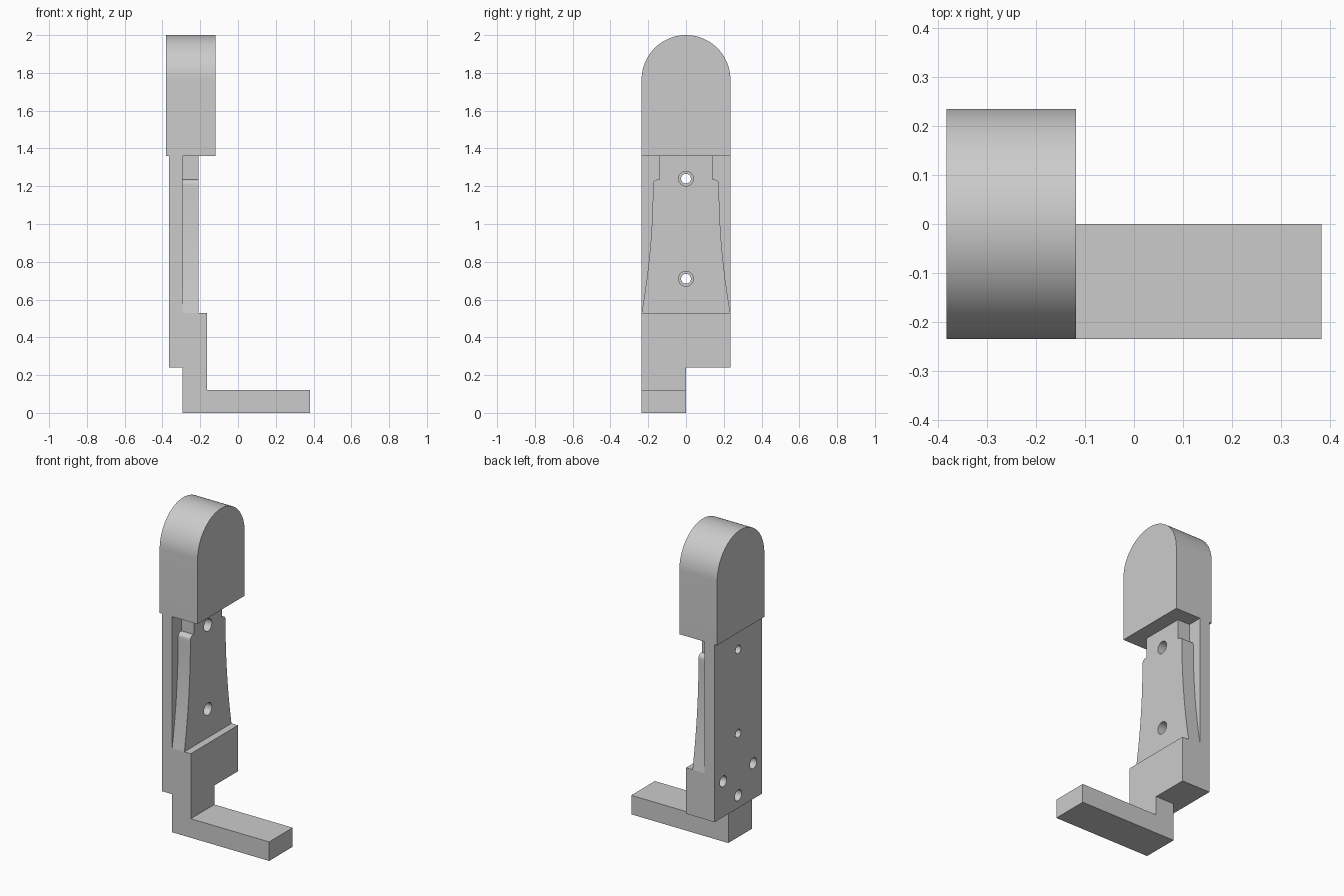
import bpy, bmesh, math
from mathutils import Matrix

cube = bpy.data.objects.get("Cube")
if cube:
    bpy.data.objects.remove(cube, do_unlink=True)

grey = bpy.data.materials.new("plain_grey")
grey.use_nodes = True
colour = (0.6, 0.6, 0.6, 1)
grey.diffuse_color = colour
grey.node_tree.nodes["Principled BSDF"].inputs["Base Color"].default_value = colour

HALF = 0.235      # half the body width
PLATE_FRONT = -0.295


def finish(name, bm):
    bmesh.ops.recalc_face_normals(bm, faces=bm.faces)
    mesh = bpy.data.meshes.new(name)
    bm.to_mesh(mesh)
    bm.free()
    mesh.materials.append(grey)
    obj = bpy.data.objects.new(name, mesh)
    bpy.context.collection.objects.link(obj)
    return obj


def select(obj):
    bpy.ops.object.select_all(action="DESELECT")
    obj.select_set(True)
    bpy.context.view_layer.objects.active = obj


def extrude(name, profile, start, end, axis):
    """Extrude a closed (y, z) profile along x, or an (x, z) profile along y."""
    bm = bmesh.new()
    place = (lambda a, b: (start, a, b)) if axis == "x" else (lambda a, b: (a, start, b))
    face = bm.faces.new([bm.verts.new(place(a, b)) for a, b in profile])
    new = bmesh.ops.extrude_face_region(bm, geom=[face])["geom"]
    shift = (end - start, 0, 0) if axis == "x" else (0, end - start, 0)
    bmesh.ops.translate(bm, vec=shift, verts=[v for v in new if isinstance(v, bmesh.types.BMVert)])
    return finish(name, bm)


def drill(obj, y, z, radius, x0, x1):
    """Cut a round hole along x."""
    bm = bmesh.new()
    matrix = Matrix.Translation(((x0 + x1) / 2, y, z)) @ Matrix.Rotation(math.pi / 2, 4, "Y")
    bmesh.ops.create_cone(bm, cap_ends=True, segments=32, radius1=radius, radius2=radius,
                          depth=x1 - x0, matrix=matrix)
    cutter = finish("hole_cutter", bm)
    cutter.hide_render = True
    mod = obj.modifiers.new("hole", "BOOLEAN")
    mod.operation, mod.solver, mod.object = "DIFFERENCE", "EXACT", cutter
    select(obj)
    bpy.ops.object.modifier_apply(modifier=mod.name)
    bpy.data.objects.remove(cutter, do_unlink=True)


def mirrored(half):
    return half + [(-y, z) for y, z in reversed(half)]


# Back plate with the thicker block at its foot
body = extrude("back_plate", [(-0.365, 0.24), (-0.165, 0.24), (-0.165, 0.53),
                              (PLATE_FRONT, 0.53), (PLATE_FRONT, 1.36), (-0.365, 1.36)],
               -HALF, HALF, "y")

# Rounded head
arch = [(HALF * math.cos(math.pi * i / 48), 2 - HALF + HALF * math.sin(math.pi * i / 48))
        for i in range(49)]
head = extrude("rounded_head", [(-HALF, 1.36), (HALF, 1.36)] + arch, -0.382, -0.118, "x")

# Flared raised panel: curved flanks, rounded shoulders, narrow neck
flank = []
for i in range(21):
    t = i / 20
    flank.append((0.175 + 0.06 * (1 - t) ** 2, 0.53 + 0.68 * t))
shoulder = [(0.15 + 0.025 * math.cos(a), 1.21 + 0.025 * math.sin(a))
            for a in [math.pi / 2 * i / 6 for i in range(1, 7)]]
panel = extrude("flared_panel", mirrored(flank + shoulder + [(0.141, 1.235), (0.141, 1.36)]),
                PLATE_FRONT, -0.21, "x")

# Foot post and the arm reaching out from it
extrude("foot_arm", [(PLATE_FRONT, 0), (0.382, 0), (0.382, 0.12), (-0.165, 0.12),
                     (-0.165, 0.24), (PLATE_FRONT, 0.24)], -HALF, 0, "y")

# Stepped screw holes through panel and plate
for z in (0.71, 1.24):
    drill(panel, 0, z, 0.039, -0.32, -0.18)
    drill(body, 0, z, 0.026, -0.4, -0.25)

# Blind holes in the rear of the block
for y, z in ((0.15, 0.465), (-0.15, 0.465), (0, 0.32)):
    drill(body, y, z, 0.034, -0.4, -0.24)

for obj in (body, head, panel):
    select(obj)
    bpy.ops.object.shade_smooth_by_angle(angle=math.radians(30))
